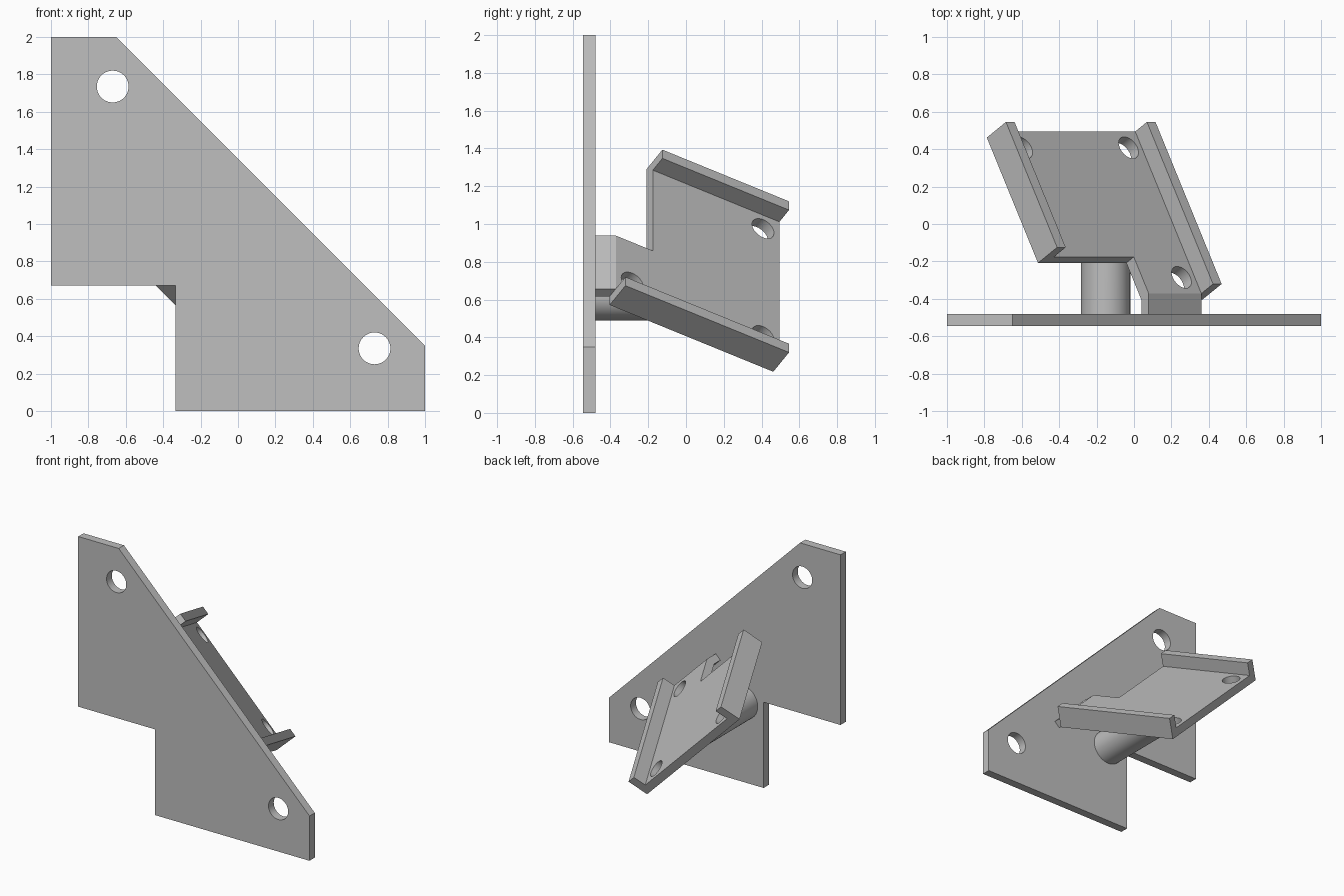
import bpy, bmesh, math
from mathutils import Matrix, Vector

cube = bpy.data.objects.get("Cube")
if cube:
    bpy.data.objects.remove(cube)

grey = bpy.data.materials.new("plain_grey")
grey.use_nodes = True
grey.diffuse_color = (0.52, 0.52, 0.52, 1)
grey.node_tree.nodes["Principled BSDF"].inputs["Base Color"].default_value = grey.diffuse_color

T = 0.065                      # sheet thickness
TILT = math.radians(30)
RAIL_H = 0.167
WALL_BACK = -0.48

# Directions: along the sloping edge, square to it, and the tray's own axes
Y = Vector((0, 1, 0))
along = Vector((1, 0, -1)).normalized()
out = Vector((1, 0, 1)).normalized()
reach = Y * math.cos(TILT) - out * math.sin(TILT)
normal = along.cross(reach)
FAR_Y, FAR_M = 0.462, 0.163    # far bottom edge of the tray
tray_origin = Y * FAR_Y + out * FAR_M


def finish(obj):
    """Merge seams, fix normals, shade and colour."""
    bm = bmesh.new()
    bm.from_mesh(obj.data)
    bmesh.ops.remove_doubles(bm, verts=bm.verts, dist=1e-5)
    bmesh.ops.recalc_face_normals(bm, faces=bm.faces)
    bm.to_mesh(obj.data)
    bm.free()
    obj.data.materials.clear()
    obj.data.materials.append(grey)
    bpy.ops.object.select_all(action='DESELECT')
    obj.select_set(True)
    bpy.context.view_layer.objects.active = obj
    bpy.ops.object.shade_smooth_by_angle(angle=math.radians(30))


def circle(cx, cy, r, n=40):
    return [(cx + r * math.cos(math.tau * i / n), cy + r * math.sin(math.tau * i / n))
            for i in range(n)]


def slab(name, outline, origin, ax, ay, low, high, holes=()):
    """Outline with holes in the ax/ay plane, extruded from low to high."""
    curve = bpy.data.curves.new(name, 'CURVE')
    curve.dimensions = '2D'
    curve.fill_mode = 'BOTH'
    curve.extrude = (high - low) / 2
    for loop in [outline, *holes]:
        spline = curve.splines.new('POLY')
        spline.points.add(len(loop) - 1)
        for point, (px, py) in zip(spline.points, loop):
            point.co = (px, py, 0, 1)
        spline.use_cyclic_u = True
    obj = bpy.data.objects.new(name, curve)
    bpy.context.collection.objects.link(obj)
    az = ax.cross(ay)
    frame = Matrix((ax, ay, az)).transposed().to_4x4()
    obj.matrix_world = Matrix.Translation(origin + az * (low + high) / 2) @ frame
    bpy.ops.object.select_all(action='DESELECT')
    obj.select_set(True)
    bpy.context.view_layer.objects.active = obj
    bpy.ops.object.convert(target='MESH')
    finish(bpy.context.view_layer.objects.active)


def rect(x0, x1, y0, y1):
    return [(x0, y0), (x1, y0), (x1, y1), (x0, y1)]


# Upright mounting plate with two bolt holes
slab("mounting_plate",
     [(-1, 2), (-0.65, 2), (1, 0.35), (1, 0), (-0.335, 0), (-0.335, 0.67), (-1, 0.67)],
     Y * WALL_BACK, Vector((1, 0, 0)), Vector((0, 0, 1)), 0, T,
     [circle(-0.67, 1.735, 0.085), circle(0.73, 0.335, 0.085)])

# Tilted tray with a tab reaching back to the mounting plate
LEFT, RIGHT, STEP = -1.211, -0.21, -0.608
SHORT, LONG = 0.774, 1.0
slab("tray",
     [(LEFT, 0), (RIGHT, 0), (RIGHT, -LONG), (STEP, -LONG), (STEP, -SHORT), (LEFT, -SHORT)],
     tray_origin, along, reach, 0, T,
     [circle(LEFT + 0.1, -0.1, 0.067), circle(RIGHT - 0.1, -0.1, 0.067),
      circle(RIGHT - 0.1, -0.9, 0.067)])

# Raised rails on both sides of the tray
for name, x0, length in (("upper_rail", LEFT - T, SHORT), ("lower_rail", RIGHT, LONG)):
    slab(name, rect(x0, x0 + T, -length, 0), tray_origin, along, reach, 0, RAIL_H)

# Straight flange joining the tab to the mounting plate
bottom = tray_origin - reach * LONG
top = bottom + normal * T
slab("tab_flange",
     [(WALL_BACK, bottom.dot(out)), (bottom.y, bottom.dot(out)),
      (top.y, top.dot(out)), (WALL_BACK, top.dot(out))],
     Vector(), Y, out, STEP, RIGHT)

# Round support post, cut off at the underside of the tray
mesh = bpy.data.meshes.new("support_post")
post = bpy.data.objects.new("support_post", mesh)
bpy.context.collection.objects.link(post)
bm = bmesh.new()
bmesh.ops.create_cone(bm, cap_ends=True, segments=48, radius1=0.132, radius2=0.132, depth=1,
                      matrix=Matrix.Translation((-0.152, 0, 0.622))
                      @ Matrix.Rotation(math.pi / 2, 4, 'X'))
for v in bm.verts:
    if v.co.y < 0:
        v.co.y = WALL_BACK
    else:
        v.co.y = 0
        v.co.y = (tray_origin - v.co).dot(normal) / normal.y
bm.to_mesh(mesh)
bm.free()
finish(post)
